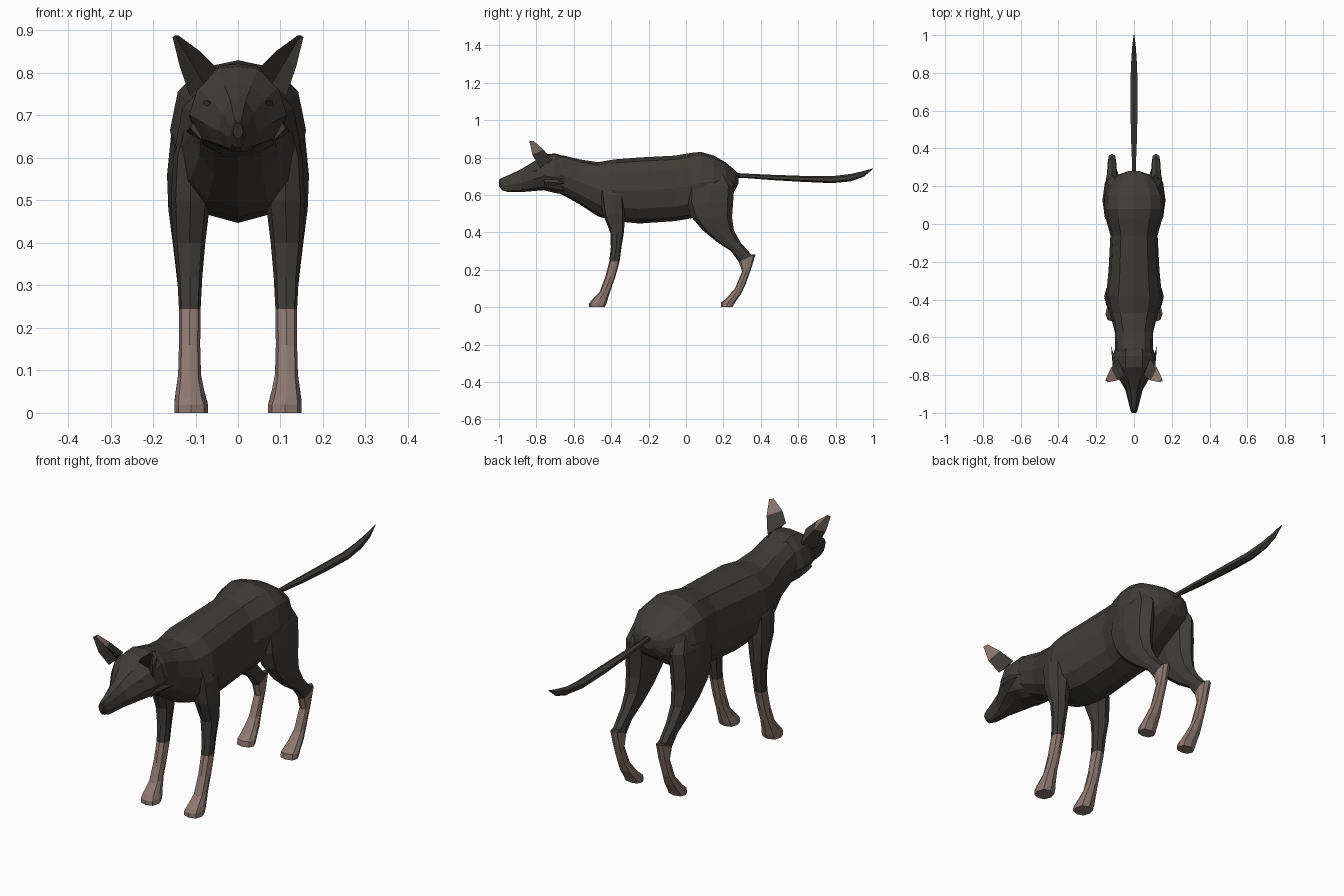
import bpy, bmesh
from math import sin, cos, pi, copysign
from mathutils import Vector

cube = bpy.data.objects.get("Cube")
if cube:
    bpy.data.objects.remove(cube)


def material(name, rgb):
    m = bpy.data.materials.new(name)
    m.use_nodes = True
    m.diffuse_color = (*rgb, 1)
    m.node_tree.nodes["Principled BSDF"].inputs["Base Color"].default_value = (*rgb, 1)
    return m


FUR = material("dark_fur", (0.05, 0.046, 0.04))
SOCK = material("pinkish_sock", (0.27, 0.19, 0.165))
NOSE = material("dark_nose", (0.03, 0.027, 0.025))


def skin(name, rings, paint=None, mats=(FUR, SOCK)):
    """Join rings of points into a closed flat-shaded shell."""
    bm = bmesh.new()
    loops = [[bm.verts.new(p) for p in ring] for ring in rings]
    n = len(loops[0])
    for i in range(len(loops) - 1):
        for j in range(n):
            k = (j + 1) % n
            f = bm.faces.new((loops[i][j], loops[i][k], loops[i + 1][k], loops[i + 1][j]))
            f.material_index = paint(i, j) if paint else 0
    for i, loop in ((0, loops[0]), (len(loops) - 2, loops[-1])):
        bm.faces.new(loop).material_index = paint(i, 0) if paint else 0
    bmesh.ops.remove_doubles(bm, verts=bm.verts, dist=0.0005)
    bmesh.ops.recalc_face_normals(bm, faces=bm.faces)
    me = bpy.data.meshes.new(name)
    bm.to_mesh(me)
    bm.free()
    for m in mats:
        me.materials.append(m)
    ob = bpy.data.objects.new(name, me)
    bpy.context.collection.objects.link(ob)
    return ob


def unit_ring(n, power=1.0):
    out = []
    for k in range(n):
        a = 2 * pi * k / n
        out.append([copysign(abs(t) ** power, t) if abs(t) > 1e-6 else 0 for t in (sin(a), cos(a))])
    return out


def along_y(stations, section):
    """Stations are (y, top, bottom, half width)."""
    return [[(x * w, y, (top + bot) / 2 + z * (top - bot) / 2) for x, z in section]
            for y, top, bot, w in stations]


# Trunk with neck
trunk = [(-.74, .80, .64, .085), (-.66, .812, .60, .10), (-.57, .79, .55, .102),
         (-.47, .775, .485, .128), (-.38, .79, .46, .148), (-.25, .80, .447, .135),
         (-.06, .81, .46, .125), (.03, .825, .475, .15), (.08, .83, .50, .16),
         (.15, .81, .54, .155), (.21, .775, .58, .13), (.26, .735, .62, .085), (.28, .715, .66, .03)]
skin("trunk", along_y(trunk, unit_ring(12, .85)))

# Head: wedge-shaped section, widest at the low cheeks
half = [(.4, .95), (.82, .5), (1, -.2), (.72, -.8), (.35, -1)]
wedge = [(0, 1)] + half + [(-x, z) for x, z in reversed(half)]
head_stations = [(-1, .682, .648, .012), (-.985, .69, .625, .019), (-.95, .705, .615, .028),
                 (-.88, .738, .615, .045), (-.82, .775, .62, .08), (-.76, .815, .625, .115),
                 (-.70, .822, .61, .115), (-.63, .80, .60, .09)]
head = skin("head", along_y(head_stations, wedge),
            lambda i, j: 1 if i == 0 else 0, (FUR, NOSE))

# Tail
tail = [(.25, .718, .692, .010), (.32, .714, .690, .012), (.45, .708, .680, .018),
        (.62, .702, .670, .022), (.78, .700, .663, .021), (.88, .712, .672, .016),
        (.95, .728, .697, .010), (1.0, .742, .739, .002)]
skin("tail", along_y(tail, unit_ring(6)))


def leg(name, side, stations, first_sock):
    """Stations are (z, front y, back y, inner x, outer x, backward tilt)."""
    rings = [[(side * ((a + b) / 2 + u * (b - a) / 2), (f + r) / 2 + v * (r - f) / 2, z + t * v)
              for u, v in unit_ring(8, .8)] for z, f, r, a, b, t in stations]
    skin(name, rings, lambda i, j: int(i >= first_sock))


front_leg = [(.70, -.46, -.36, .07, .125, 0), (.60, -.46, -.33, .07, .152, 0),
             (.50, -.445, -.325, .065, .158, 0), (.40, -.405, -.332, .077, .152, 0),
             (.32, -.402, -.345, .084, .143, 0), (.245, -.410, -.355, .088, .139, 0),
             (.16, -.432, -.378, .089, .139, 0), (.09, -.462, -.400, .087, .141, .01),
             (.045, -.505, -.415, .078, .147, .008), (.02, -.518, -.425, .071, .150, 0),
             (0, -.518, -.435, .070, .150, 0)]
hind_leg = [(.74, .02, .20, .07, .13, 0), (.65, .0, .258, .06, .158, 0),
            (.56, .0, .252, .06, .167, 0), (.48, .03, .246, .068, .164, 0),
            (.41, .09, .256, .078, .155, 0), (.345, .17, .292, .086, .147, 0),
            (.29, .24, .350, .092, .141, -.01), (.262, .282, .372, .094, .139, .02),
            (.20, .300, .350, .094, .137, .01), (.11, .262, .318, .092, .138, .01),
            (.055, .212, .292, .080, .146, .012), (.025, .188, .262, .072, .150, 0),
            (0, .186, .248, .071, .150, 0)]

for side, label in ((1, "left"), (-1, "right")):
    leg(label + "_front_leg", side, front_leg, 5)
    leg(label + "_hind_leg", side, hind_leg, 7)

    def flip(rings):
        return [[(side * x, y, z) for x, y, z in r] for r in rings]

    # Ear: inner edge, back ridge, outer edge, hollow front; pale tip behind
    base = [(.05, -.80, .812), (.085, -.715, .785), (.113, -.78, .745), (.08, -.765, .775)]
    mid = [(.088, -.828, .85), (.122, -.762, .842), (.137, -.822, .815), (.114, -.798, .832)]
    top = [(.14, -.838, .888), (.147, -.815, .889), (.154, -.836, .884), (.147, -.83, .886)]
    skin(label + "_ear", flip([base, mid, top]), lambda i, j: int(i == 1 and j < 2))

    # Cheek tuft pointing backwards
    root = [(.09, -.76, .71), (.112, -.76, .67), (.085, -.76, .64)]
    tip = [(.122, -.645, .662)] * 3
    tuft = flip([root, [tuple(Vector(p).lerp(Vector(q), .97)) for p, q in zip(root, tip)]])
    skin(label + "_cheek_tuft", tuft)

    # Eye: thin almond plate resting on the head
    hit, spot, normal, _ = head.closest_point_on_mesh(Vector((side * .085, -.82, .732)))
    across = normal.cross(Vector((0, 0, 1))).normalized()
    up = across.cross(normal)
    almond = [spot + across * u * .016 + up * v * .007 for u, v in unit_ring(6)]
    skin(label + "_eye", [[p - normal * .002 for p in almond], [p + normal * .002 for p in almond]],
         None, (NOSE,))
